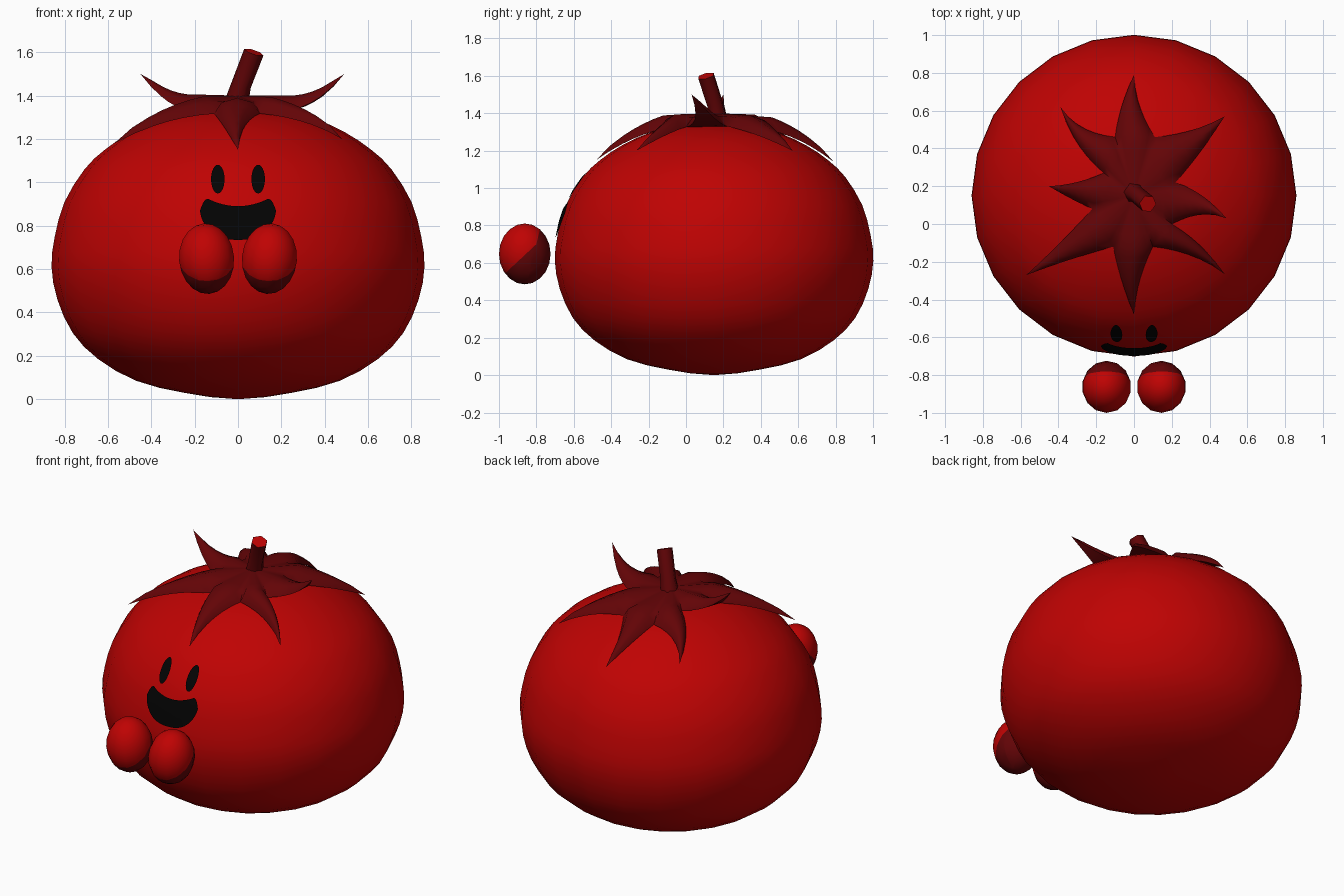
import bpy, bmesh, math
from mathutils import Vector, Matrix

if "Cube" in bpy.data.objects:
    bpy.data.objects.remove(bpy.data.objects["Cube"])

def material(name, rgb):
    m = bpy.data.materials.new(name)
    m.diffuse_color = (*rgb, 1)
    m.use_nodes = True
    m.node_tree.nodes["Principled BSDF"].inputs["Base Color"].default_value = m.diffuse_color
    return m

RED = material("tomato red", (0.52, 0.0008, 0.0008))
DEEP = material("deep red", (0.125, 0.0012, 0.002))
BLACK = material("black", (0.001, 0.001, 0.001))

def finish(name, bm, mats, angle=40):
    bmesh.ops.remove_doubles(bm, verts=bm.verts, dist=1e-4)
    bmesh.ops.recalc_face_normals(bm, faces=bm.faces)
    me = bpy.data.meshes.new(name)
    bm.to_mesh(me)
    bm.free()
    ob = bpy.data.objects.new(name, me)
    bpy.context.collection.objects.link(ob)
    for m in mats:
        me.materials.append(m)
    bpy.ops.object.select_all(action='DESELECT')
    ob.select_set(True)
    bpy.context.view_layer.objects.active = ob
    bpy.ops.object.shade_smooth_by_angle(angle=math.radians(angle))
    return ob

CY = 0.15  # body axis
# (radius, height) from bottom to top, smoothed by inserting spline midpoints
KEYS = [(0, 0), (.25, .03), (.47, .085), (.645, .185), (.762, .305), (.833, .46),
        (.86, .61), (.845, .75), (.80, .91), (.708, 1.06), (.615, 1.15),
        (.495, 1.23), (.35, 1.295), (.18, 1.335), (0, 1.35)]
PROFILE = [KEYS[0]]
for i in range(1, len(KEYS)):
    a, b = KEYS[i - 1], KEYS[i]
    p = KEYS[i - 2] if i > 1 else (-KEYS[1][0], KEYS[1][1])
    n = KEYS[i + 1] if i < len(KEYS) - 1 else (-KEYS[-2][0], KEYS[-2][1])
    PROFILE += [tuple((9 * (a[k] + b[k]) - p[k] - n[k]) / 16 for k in (0, 1)), b]

def radius_at(z):
    for (r0, z0), (r1, z1) in zip(PROFILE, PROFILE[1:]):
        if z0 <= z <= z1:
            return r0 + (r1 - r0) * (z - z0) / (z1 - z0)

def height_at(r):
    top = PROFILE[12:]
    for (r0, z0), (r1, z1) in zip(top, top[1:]):
        if r1 <= r <= r0:
            return z0 + (z1 - z0) * (r - r0) / (r1 - r0)

# Body: lathed profile with 24 sides
bm = bmesh.new()
pts = [bm.verts.new((r, CY, z)) for r, z in PROFILE]
edges = [bm.edges.new(p) for p in zip(pts, pts[1:])]
bmesh.ops.spin(bm, geom=pts + edges, cent=(0, CY, 0), axis=(0, 0, 1),
               angle=math.tau, steps=24)
for v in bm.verts:
    v.co.y = CY + (v.co.y - CY) * .99
finish("body", bm, [RED], 60)

# Leaf crown: tip (x, y, z), sideways bend, lift of the middle; valleys lie between tips
TIPS = [((0, .79, 1.14), -.04, .045), ((.48, .57, 1.20), .03, .035),
        ((.49, .03, 1.50), -.06, -.02), ((.48, -.265, 1.20), -.05, .035),
        ((0, -.48, 1.15), .03, .045), ((-.57, -.27, 1.18), 0, .05),
        ((-.45, .20, 1.50), -.02, -.02), ((-.39, .62, 1.20), -.07, .035)]
VALLEYS = [(-.10, .46), (.11, .46), (.22, .22), (.20, 0), (.10, -.12),
           (-.11, -.12), (-.22, .08), (-.16, .27)]
CENTRE = Vector((0, CY, 1.40))

def bezier(a, b, c, t):
    return a * (1 - t) ** 2 + b * 2 * t * (1 - t) + c * t * t

bm = bmesh.new()
valleys = [Vector((x, y, height_at(math.hypot(x, y - CY)) + .005)) for x, y in VALLEYS]
for i, (tip, bend, lift) in enumerate(TIPS):
    a, b, tip = valleys[i], valleys[(i + 1) % 8], Vector(tip)
    mid = (a + b) / 2
    axis = tip - mid
    side = Vector((axis.y, -axis.x, 0)).normalized() * bend
    ctrl = [v.lerp(tip, .5) * .8 + (mid.lerp(tip, .5)) * .2 + side for v in (a, b)]
    for c in ctrl:
        c.z = (max(a.z, b.z) + .01) if tip.z > 1.4 else (mid.z + tip.z) / 2 + lift
    rows, under = [], []
    for s in (0, .15, .3, .45, .6, .8, 1):
        l, r = bezier(a, ctrl[0], tip, s), bezier(b, ctrl[1], tip, s)
        row = []
        for u, h in ((0, 0), (.16, .72), (.5, 1), (.84, .72), (1, 0)):
            p = l.lerp(r, u)
            p.z += .072 * h * (1 - s) ** .6
            row.append(p)
        rows.append(row)
        under.append([l, r])
    inner = [CENTRE.lerp(p, .75) for p in rows[0]]
    for k in (0, 4):
        inner[k].z += .035
    rows.insert(0, inner)
    rows = [[bm.verts.new(p) for p in row] for row in rows]
    for k in range(4):
        bm.faces.new((bm.verts.new(CENTRE), rows[0][k], rows[0][k + 1]))
        for p, q in zip(rows, rows[1:]):
            bm.faces.new((p[k], p[k + 1], q[k + 1], q[k]))
    under = [[bm.verts.new(p) for p in row] for row in under]
    for p, q in zip(under, under[1:]):
        bm.faces.new((p[1], p[0], q[0], q[1]))
bmesh.ops.remove_doubles(bm, verts=bm.verts, dist=1e-4)
bmesh.ops.dissolve_degenerate(bm, dist=1e-4, edges=bm.edges)
finish("leaf_crown", bm, [DEEP], 75)

# Stem: bent six-sided tube with a red cut end
bm = bmesh.new()
rings = []
for c, r in (((-.01, .17, 1.35), .058), ((.015, .155, 1.45), .046), ((.073, .107, 1.60), .047)):
    turn = Vector((.35, -.25, 1)).to_track_quat('Z', 'Y')
    rings.append([bm.verts.new(Vector(c) + turn @ Vector((r * math.cos(k * math.tau / 6),
                  r * math.sin(k * math.tau / 6), 0))) for k in range(6)])
for p, q in zip(rings, rings[1:]):
    for k in range(6):
        bm.faces.new((p[k], p[(k + 1) % 6], q[(k + 1) % 6], q[k]))
bm.faces.new(rings[0][::-1])
bm.faces.new(rings[-1]).material_index = 1
finish("stem", bm, [DEEP, RED], 65)

# Hands: egg shapes whose lower rear part is deep red
for name, sx in (("left_hand", -1), ("right_hand", 1)):
    bm = bmesh.new()
    bmesh.ops.create_uvsphere(bm, u_segments=14, v_segments=10, radius=1)
    bmesh.ops.transform(bm, verts=bm.verts, matrix=Matrix.Translation((sx * .145, -.862, .648))
                        @ Matrix.Rotation(sx * .08, 4, 'Y') @ Matrix.Diagonal((.13, .138, .163, 1)))
    # two planes make the slightly bent colour border
    planes = [(Vector((0, -.80, .70)), Vector((0, .97, -.24))),
              (Vector((0, -.80, .70)), Vector((0, .68, -.73)))]
    for co, no in planes:
        bmesh.ops.bisect_plane(bm, geom=bm.verts[:] + bm.edges[:] + bm.faces[:],
                               plane_co=co, plane_no=no)
    for f in bm.faces:
        c = f.calc_center_median()
        co, no = planes[0 if c.z > .70 else 1]
        f.material_index = int((c - co).dot(no) > 0)
    finish(name, bm, [RED, DEEP], 60)

# Face: thin plates following the body surface between a top and a bottom outline
def plate(name, x0, x1, top, bottom, nx=16, nz=6):
    bm = bmesh.new()
    grid = []
    for i in range(nx + 1):
        x = (x0 + x1) / 2 - (x1 - x0) / 2 * math.cos(math.pi * i / nx)
        col = []
        for j in range(nz + 1):
            z = bottom(x) + (top(x) - bottom(x)) * j / nz
            y = CY - .99 * math.sqrt(radius_at(z) ** 2 - x * x) - .009
            col.append(bm.verts.new((x, y, z)))
        grid.append(col)
    for p, q in zip(grid, grid[1:]):
        for j in range(nz):
            bm.faces.new((p[j], q[j], q[j + 1], p[j + 1]))
    finish(name, bm, [BLACK])

for name, cx in (("left_eye", -.093), ("right_eye", .093)):
    arc = lambda x, c=cx: .066 * math.sqrt(max(0, 1 - ((x - c) / .031) ** 2))
    plate(name, cx - .031, cx + .031, lambda x: 1.015 + arc(x), lambda x: 1.015 - arc(x))

def mouth_top(x):
    t = abs(x) / .175
    return .89 + .035 * min(1, t / .8) ** 2 - .055 * max(0, (t - .8) / .2) ** 2

def mouth_bottom(x):
    t = min(1, abs(x) / .175)
    return .87 - .135 * (1 - t ** 2.6) ** .6

plate("mouth", -.175, .175, mouth_top, mouth_bottom, nx=24)
